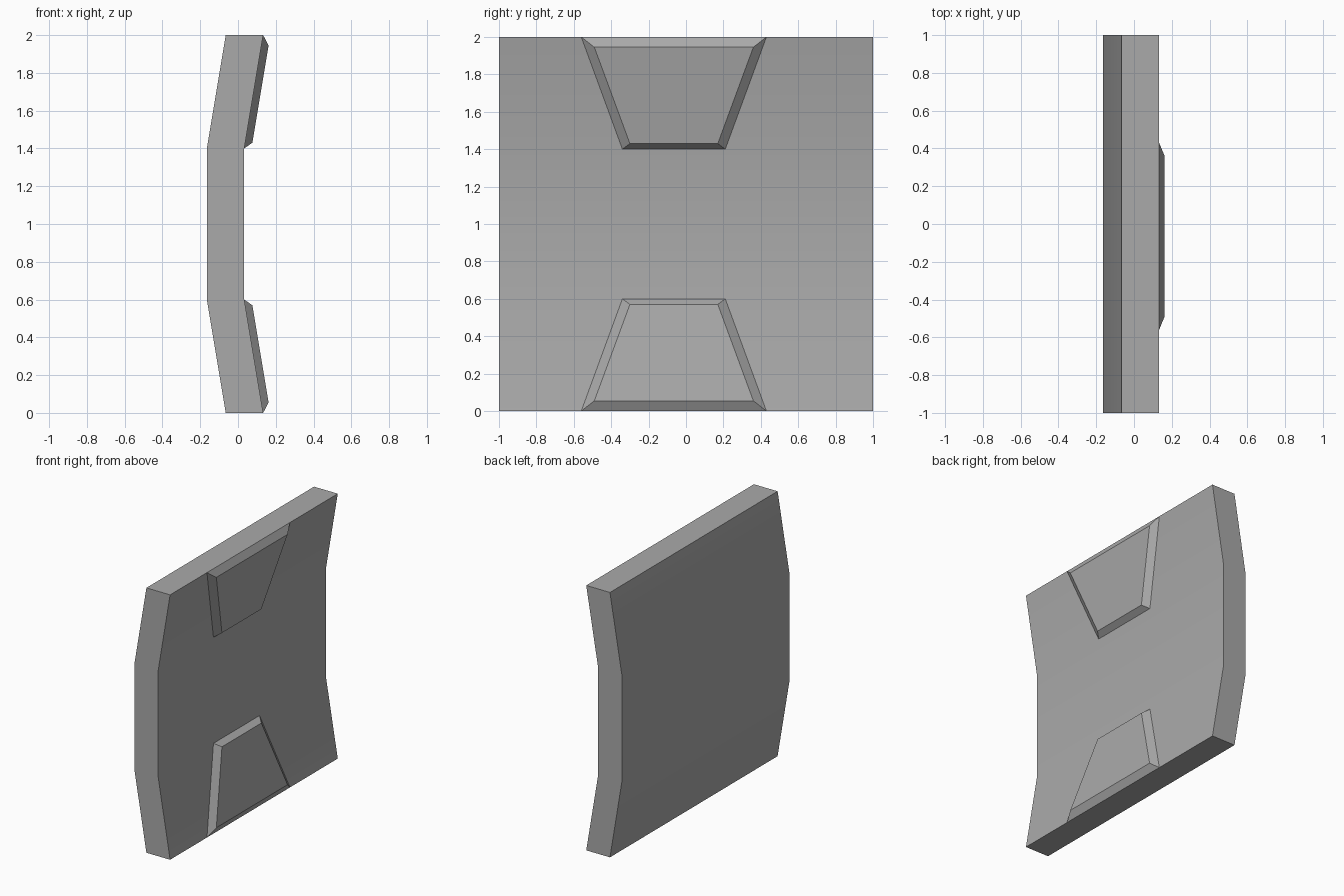
import bpy
import bmesh
import math

cube = bpy.data.objects.get("Cube")
if cube:
    bpy.data.objects.remove(cube, do_unlink=True)

grey = bpy.data.materials.new("plain grey")
grey.use_nodes = True
COLOUR = (0.4, 0.4, 0.4, 1)
grey.diffuse_color = COLOUR
grey.node_tree.nodes["Principled BSDF"].inputs["Base Color"].default_value = COLOUR


def loft(name, first, last):
    """Closed solid between two matching outlines."""
    bm = bmesh.new()
    a = [bm.verts.new(p) for p in first]
    b = [bm.verts.new(p) for p in last]
    bm.faces.new(a)
    bm.faces.new(b)
    for i in range(len(a)):
        j = (i + 1) % len(a)
        bm.faces.new((a[i], a[j], b[j], b[i]))
    bmesh.ops.recalc_face_normals(bm, faces=bm.faces)
    mesh = bpy.data.meshes.new(name)
    bm.to_mesh(mesh)
    bm.free()
    mesh.materials.append(grey)
    obj = bpy.data.objects.new(name, mesh)
    bpy.context.collection.objects.link(obj)
    bpy.ops.object.select_all(action="DESELECT")
    obj.select_set(True)
    bpy.context.view_layer.objects.active = obj
    bpy.ops.object.shade_smooth_by_angle(angle=math.radians(30))
    return obj


# Bent panel: side profile extruded along y
back = [(-0.065, 0), (-0.165, 0.6), (-0.165, 1.4), (-0.065, 2)]
profile = back + [(x + 0.198, z) for x, z in reversed(back)]
loft("bent_panel", [(x, -1, z) for x, z in profile], [(x, 1, z) for x, z in profile])


def pad(name, flip):
    """Bevelled trapezoid lying on a sloping end of the panel."""
    def outline(y0, y1, x_wide, z_wide, y2, y3, x_thin, z_thin):
        points = [(x_wide, y0, z_wide), (x_wide, y1, z_wide),
                  (x_thin, y2, z_thin), (x_thin, y3, z_thin)]
        return [(x, y, 2 - z if flip else z) for x, y, z in points]

    base = outline(-0.56, 0.43, 0.133, 2, 0.21, -0.34, 0.033, 1.4)
    face = outline(-0.49, 0.36, 0.162, 1.945, 0.17, -0.3, 0.076, 1.43)
    loft(name, base, face)


pad("upper_pad", False)
pad("lower_pad", True)
